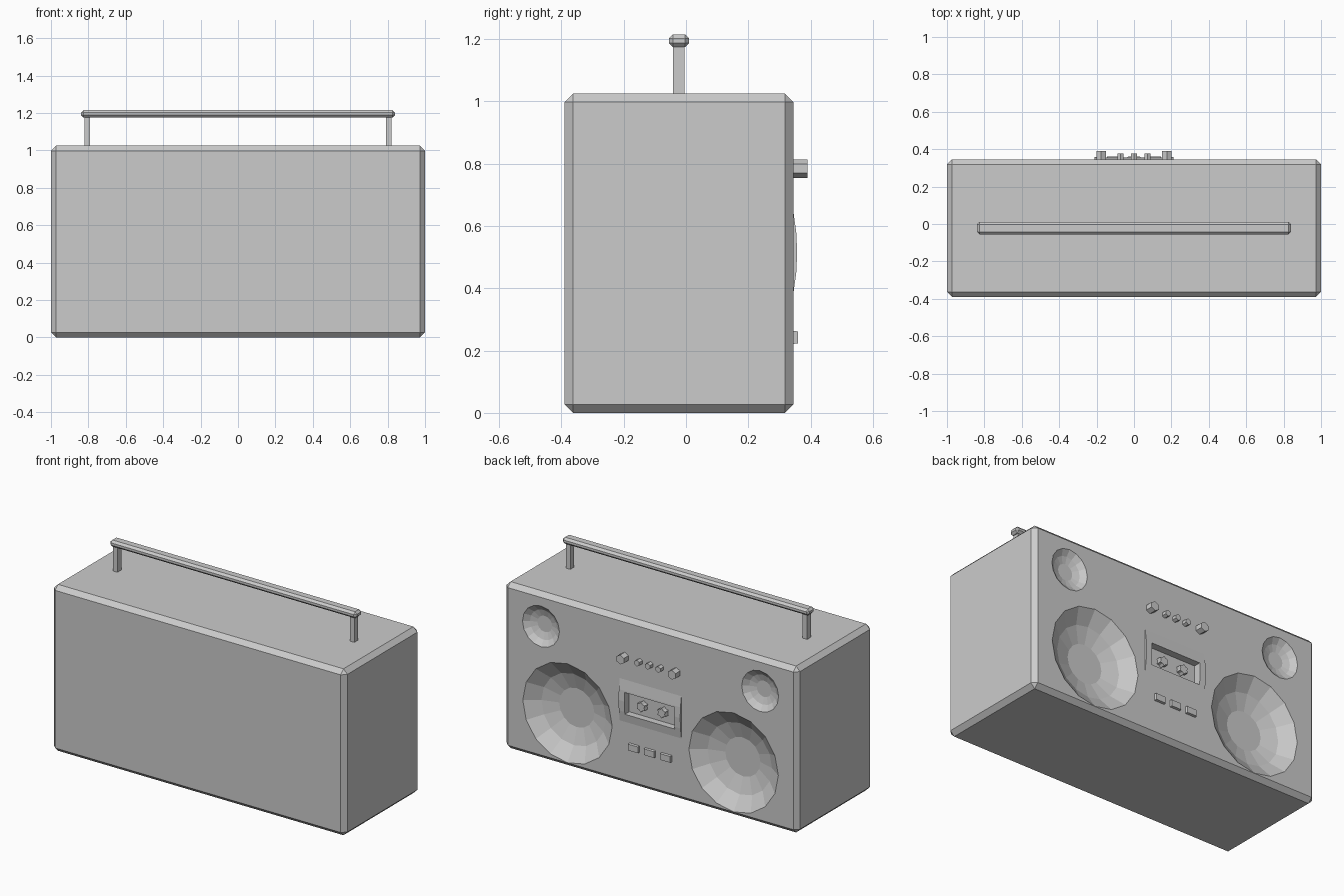
import bpy, bmesh, math

if "Cube" in bpy.data.objects:
    bpy.data.objects.remove(bpy.data.objects["Cube"])

FRONT = 0.345  # y of the face that carries the speakers


def add_object(name, bm):
    bmesh.ops.recalc_face_normals(bm, faces=bm.faces[:])
    mesh = bpy.data.meshes.new(name)
    bm.to_mesh(mesh)
    bm.free()
    ob = bpy.data.objects.new(name, mesh)
    bpy.context.collection.objects.link(ob)
    return ob


def box(name, lo, hi, chamfer=0.0):
    bm = bmesh.new()
    bmesh.ops.create_cube(bm, size=1)
    for v in bm.verts:
        v.co = [(a + b) / 2 + c * (b - a) for a, b, c in zip(lo, hi, v.co)]
    if chamfer:
        bmesh.ops.bevel(bm, geom=bm.edges[:], offset=chamfer, segments=1,
                        affect='EDGES', profile=0.5)
    return add_object(name, bm)


def lathe_y(name, x, z, profile, sides, tooth=1.0):
    """Closed solid round the y axis; profile is (radius, y), tooth shrinks every other corner."""
    bm = bmesh.new()
    rings = []
    for r, y in profile:
        ring = []
        for i in range(sides):
            a = math.pi / 2 + 2 * math.pi * i / sides
            k = r * (tooth if i % 2 else 1)
            ring.append(bm.verts.new((x + k * math.cos(a), y, z + k * math.sin(a))))
        rings.append(ring)
    for a, b in zip(rings, rings[1:]):
        for i in range(sides):
            j = (i + 1) % sides
            bm.faces.new((a[i], a[j], b[j], b[i]))
    bm.faces.new(rings[0])
    bm.faces.new(rings[-1])
    return add_object(name, bm)


def extrude_x(name, profile, half):
    bm = bmesh.new()
    face = bm.faces.new([bm.verts.new((-half, y, z)) for y, z in profile])
    new = bmesh.ops.extrude_face_region(bm, geom=[face])['geom']
    verts = [g for g in new if isinstance(g, bmesh.types.BMVert)]
    bmesh.ops.translate(bm, verts=verts, vec=(2 * half, 0, 0))
    return add_object(name, bm)


def cut(target, cutter):
    cutter.hide_render = True
    mod = target.modifiers.new("cut", 'BOOLEAN')
    mod.operation = 'DIFFERENCE'
    mod.solver = 'EXACT'
    mod.object = cutter
    bpy.context.view_layer.objects.active = target
    bpy.ops.object.modifier_apply(modifier=mod.name)


# Chamfered case and convex cassette door
body = box("body", (-1, -0.39, 0), (1, FRONT, 1.025), 0.027)
door = extrude_x("cassette_door", [(0.335, 0.385), (FRONT, 0.385), (0.354, 0.45),
                                   (0.357, 0.515), (0.354, 0.58), (FRONT, 0.645),
                                   (0.335, 0.645)], 0.21)

# Speaker dishes sunk into the case
cutters = []
for s in (-1, 1):
    cutters.append(lathe_y("woofer_cutter", s * 0.566, 0.333,
                           [(0.305, 0.4), (0.305, FRONT), (0.22, FRONT - 0.06),
                            (0.12, FRONT - 0.09)], 16))
    cutters.append(lathe_y("tweeter_cutter", s * 0.747, 0.82,
                           [(0.126, 0.4), (0.126, FRONT), (0.092, FRONT - 0.025),
                            (0.05, FRONT - 0.038)], 16))

# Cassette window through the door into the case
window = box("window_cutter", (-0.17, 0.31, 0.435), (0.17, 0.42, 0.57))
cutters.append(window)
for c in cutters:
    cut(body, c)
cut(door, window)
for c in cutters:
    bpy.data.objects.remove(c)

# Reels, big knobs and handle posts, mirrored left and right
for s in (-1, 1):
    lathe_y("cassette_reel", s * 0.07, 0.5, [(0.031, 0.305), (0.031, 0.34)], 12, 0.72)
    lathe_y("large_knob", s * 0.176, 0.784, [(0.029, 0.335), (0.029, 0.39)], 6)
    box("handle_post", (s * 0.807 - 0.015, -0.042, 1.01), (s * 0.807 + 0.015, -0.005, 1.185))

# Small knobs and play buttons
for i in (-1, 0, 1):
    lathe_y("small_knob", i * 0.072, 0.784, [(0.019, 0.335), (0.019, 0.376)], 6)
    button = box("button", (i * 0.11 - 0.037, 0.33, 0.22), (i * 0.11 + 0.037, 0.36, 0.265))
    for v in button.data.vertices:
        if v.co.y > FRONT:
            v.co.x = i * 0.11 + (v.co.x - i * 0.11) * 0.9
            v.co.z = 0.2425 + (v.co.z - 0.2425) * 0.85

# Handle bar
box("handle_bar", (-0.84, -0.055, 1.175), (0.84, 0.01, 1.215), 0.013)
